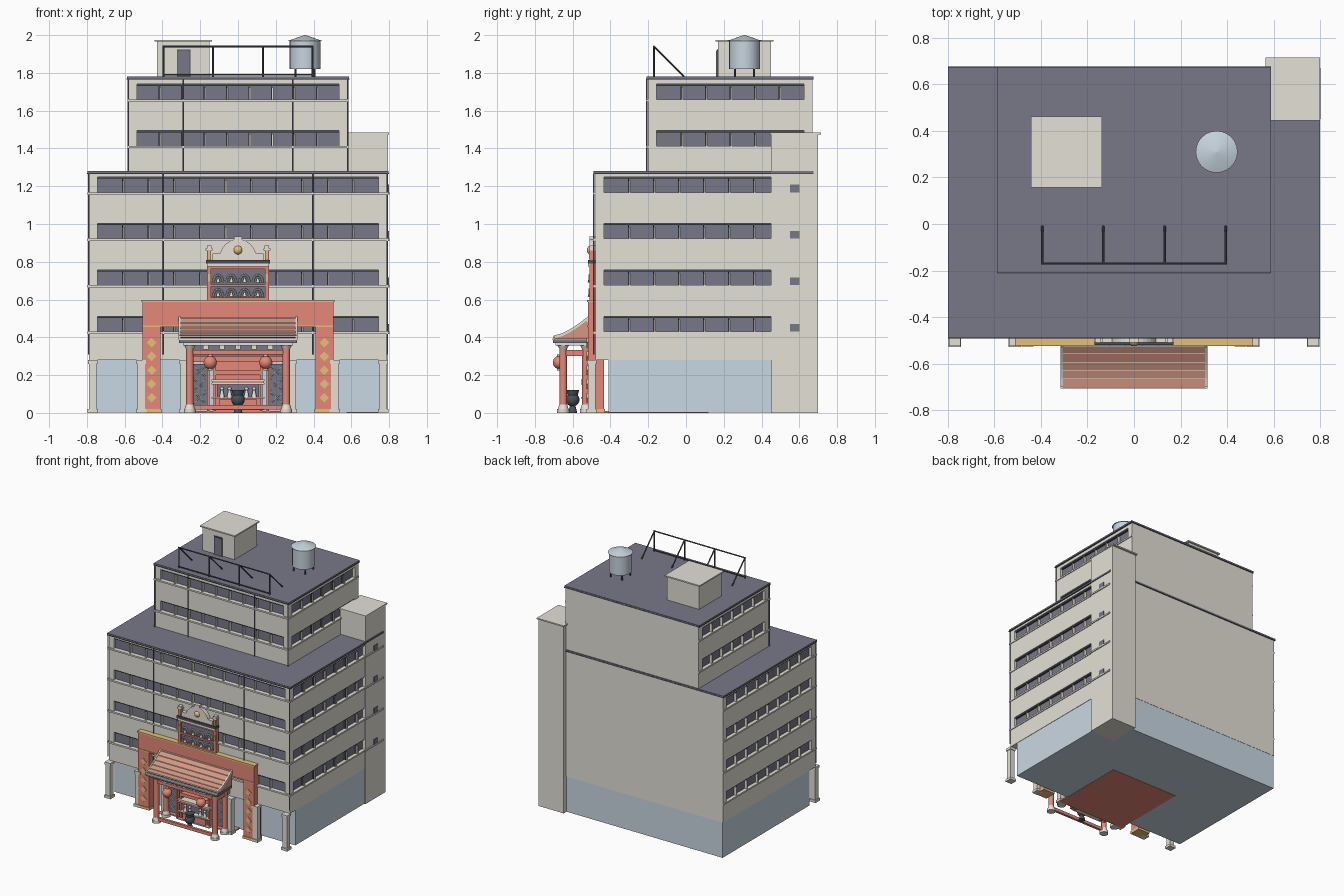
import bpy, bmesh, math
from mathutils import Matrix, Vector

if "Cube" in bpy.data.objects:
    bpy.data.objects.remove(bpy.data.objects["Cube"])


def material(name, red, green, blue):
    made = bpy.data.materials.new(name)
    made.use_nodes = True
    colour = (red, green, blue, 1)
    made.diffuse_color = colour
    made.node_tree.nodes["Principled BSDF"].inputs["Base Color"].default_value = colour
    return made


WALL = material("beige wall", .77, .75, .67)
SLATE = material("slate", .19, .19, .25)
GLASS = material("pale blue glass", .59, .69, .77)
RED = material("temple red", .78, .25, .19)
GOLD = material("gold", .8, .53, .2)
TILE = material("roof tile", .66, .31, .23)
DARK = material("dark metal", .07, .08, .1)
CREAM = material("cream stone", .8, .76, .68)
STEEL = material("tank steel", .57, .66, .73)


class Part:
    """Collects shapes of one colour into one object."""

    def __init__(self, name, colour):
        self.name, self.colour, self.bm = name, colour, bmesh.new()

    def box(self, x, y, z, mirror=False, turn=Matrix()):
        spans = [Vector(pair) for pair in (x, y, z)]
        place = Matrix.Translation([sum(s) / 2 for s in spans])
        size = Matrix.Diagonal([s.y - s.x for s in spans]).to_4x4()
        bmesh.ops.create_cube(self.bm, size=1, matrix=place @ turn @ size)
        if mirror:
            self.box((-x[1], -x[0]), y, z, turn=turn)

    def post(self, x, y, width, low, high):
        half = width / 2
        self.box((x - half, x + half), (y - half, y + half), (low, high))

    def rod(self, start, end, radius, tip=None, sides=8):
        start, end = Vector(start), Vector(end)
        turn = (end - start).to_track_quat("Z", "Y").to_matrix().to_4x4()
        bmesh.ops.create_cone(self.bm, cap_ends=True, segments=sides, radius1=radius,
                              radius2=radius if tip is None else tip, depth=(end - start).length,
                              matrix=Matrix.Translation((start + end) / 2) @ turn)

    def drum(self, x, y, low, high, radius, tip=None):
        self.rod((x, y, low), (x, y, high), radius, tip, sides=24)

    def ball(self, x, y, z, radius):
        bmesh.ops.create_uvsphere(self.bm, u_segments=20, v_segments=12, radius=radius,
                                  matrix=Matrix.Translation((x, y, z)))

    def prism(self, start, end):
        """Join two matching outlines."""
        a, b = ([self.bm.verts.new(p) for p in outline] for outline in (start, end))
        self.bm.faces.new(a)
        self.bm.faces.new(b)
        for i in range(len(a)):
            self.bm.faces.new((a[i - 1], a[i], b[i], b[i - 1]))

    def done(self, smooth=False):
        mesh = bpy.data.meshes.new(self.name)
        bmesh.ops.recalc_face_normals(self.bm, faces=self.bm.faces)
        self.bm.to_mesh(mesh)
        self.bm.free()
        mesh.materials.append(self.colour)
        made = bpy.data.objects.new(self.name, mesh)
        bpy.context.collection.objects.link(made)
        if smooth:
            bpy.ops.object.select_all(action="DESELECT")
            made.select_set(True)
            bpy.context.view_layer.objects.active = made
            bpy.ops.object.shade_smooth_by_angle()


def boxes(name, colour, *spans, mirror=False):
    part = Part(name, colour)
    for x, y, z in spans:
        part.box(x, y, z, mirror)
    part.done()


def about(middle, half):
    return (middle - half, middle + half)


def wide(half):
    return (-half, half)


# Shared positions
SIDES = (-1, 1)
BACK, FRONT, WIDTH = .67, -.48, .79
UPPER_FRONT, UPPER_WIDTH = -.2, .58
TERRACE, ROOF, GROUND = 1.28, 1.78, .28
GATE, SHRINE, PORCH = -.52, -.5, -.65
SILLS = [.43 + .246 * i for i in range(6)]
PANE, RECESS, PIER = .08, .025, .045


def storeys(name, half, front, base, top, sills, bays, side_bays):
    """Wall block with recessed window bands on the front and both sides."""
    walls, panes = Part(name + "_walls", WALL), Part(name + "_window_panes", SLATE)
    ledges, fins = Part(name + "_window_ledges", WALL), Part(name + "_window_fins", CREAM)
    bars = Part(name + "_window_bars", DARK)
    inner, thin = half - RECESS, RECESS / 3
    left, near, far = half - PIER, front + PIER, BACK - PIER
    for sill in sills:
        head = sill + PANE
        band, lintel = (sill, head), (head - thin, head)
        walls.box(wide(half), (front, BACK), (base, sill))
        walls.box(wide(inner), (front + RECESS, BACK), band)
        walls.box((left, half), (front, near), band, mirror=True)
        walls.box((left, half), (far, BACK), band, mirror=True)
        panes.box(wide(left), about(front + RECESS, .004), band)
        panes.box(about(inner, .004), (near, far), band, mirror=True)
        ledges.box(wide(half + .006), (front - .012, BACK), (sill - .012, sill))
        bars.box(wide(left), (front + thin, front + RECESS), lintel)
        bars.box((inner, half - thin), (near, far), lintel, mirror=True)
        for i in range(1, bays):
            x = left * (2 * i / bays - 1)
            fins.box((x, x + thin), (front, front + RECESS), (sill, head - 2 * thin))
            bars.box((x - thin / 2, x), (front + thin, front + RECESS), band)
        for i in range(1, side_bays):
            y = near + (far - near) * i / side_bays
            fins.box((inner, half), (y, y + thin), (sill, head - 2 * thin), mirror=True)
            bars.box((inner, half - thin), (y - thin / 2, y), band, mirror=True)
        base = head
    walls.box(wide(half), (front, BACK), (base, top - .01))
    for part in (walls, panes, ledges, fins, bars):
        part.done()
    boxes(name + "_roof_slab", SLATE, (wide(half + .008), (front - .01, BACK + .005), (top - .012, top)))
    boxes(name + "_roof_rim", DARK, (wide(half + .009), (front - .011, BACK + .006), (top - .016, top - .009)))


# Main building
storeys("lower", WIDTH, FRONT, GROUND, TERRACE, SILLS[:4], 11, 8)
storeys("upper", UPPER_WIDTH, UPPER_FRONT, TERRACE, ROOF, SILLS[4:], 9, 6)
boxes("ground_floor_glazing", GLASS, (wide(WIDTH - .003), (-.41, BACK - .002), (.002, GROUND)))
boxes("entrance_floor", RED, (wide(.3), (SHRINE, .12), (0, .01)))

# Service tower at the back corner
boxes("service_tower", WALL, ((.575, .795), (.45, .7), (0, 1.475)), ((.565, .8), (.445, .715), (1.475, 1.485)))
boxes("tower_windows", SLATE, *[(about(WIDTH, .01), (.55, .6), (s, s + PANE / 2)) for s in SILLS[:4]])
boxes("tower_ledges", WALL, *[(about(WIDTH, .012), (.45, BACK), (s - .012, s)) for s in SILLS[:4]])

# Drain pipes and street pillars
pipes, pillars = Part("drain_pipes", SLATE), Part("street_pillars", WALL)
for side in SIDES:
    for share in (.5, 1):
        for half, front, low, high in ((WIDTH, FRONT, .31, TERRACE), (UPPER_WIDTH, UPPER_FRONT, TERRACE, ROOF)):
            x, y = side * half * share, front - .008
            pipes.rod((x, y, low), (x, y, high - .015), .004)
    for x in (.285, .512, .77):
        pillars.post(side * x, SHRINE, .04, 0, GROUND)
        pillars.post(side * x, SHRINE, .055, 0, .02)
        pillars.post(side * x, SHRINE, .05, GROUND - .02, GROUND)
pipes.done()
pillars.done()

# Rooftop stair house, tank and sign frame
house = Part("stair_house", WALL)
house.post(-.29, .31, .28, ROOF, 1.966)
house.post(-.29, .31, .305, 1.965, 1.975)
house.done()
boxes("stair_door_frame", DARK, (about(-.288, .036), about(.17, .007), (ROOF, 1.923)))
boxes("stair_door", SLATE, (about(-.288, .031), about(.17, .01), (ROOF, 1.918)))
tank, legs, frame = Part("water_tank", STEEL), Part("tank_legs", DARK), Part("roof_sign_frame", DARK)
tank.drum(.355, .31, 1.82, 1.97, .082)
tank.drum(.355, .31, 1.97, 2, .09, tip=.004)
tank.done(smooth=True)
for x in about(.355, .05):
    for y in about(.31, .05):
        legs.rod((x, y, ROOF), (x, y, 1.82), .006)
legs.done()
SIGN, TOP = -.17, 1.94
for i in range(4):
    x = .263 * (i - 1.5)
    frame.rod((x, SIGN, ROOF), (x, SIGN, TOP), .005)
    frame.rod((x, SIGN, TOP), (x, -.01, ROOF), .005)
for z in (ROOF + .01, TOP):
    frame.rod((-.4, SIGN, z), (.4, SIGN, z), .005)
frame.done()

# Gate with gold trim and diamonds
POST = (.41, .505)
boxes("gate_posts", RED, (POST, (GATE, -.435), (.02, .59)), mirror=True)
boxes("gate_lintel", RED, (wide(.505), (GATE, FRONT), (.46, .59)))
boxes("gate_trim", GOLD, (wide(.512), about(SHRINE, .025), (.588, .598)), (wide(.505), about(GATE, .004), (.455, .463)))
boxes("gate_plinths", GOLD, ((.405, .51), (GATE - .005, -.43), (0, .02)), mirror=True)
diamonds = Part("gate_diamonds", GOLD)
for i in range(5):
    diamonds.box(about(.457, .018), about(GATE, .006), about(.08 + .073 * i, .018), mirror=True,
                 turn=Matrix.Rotation(math.pi / 4, 4, "Y"))
diamonds.done()

# Entrance canopy: concave roof in stepped tile courses
HALF, COURSES = .305, 5
curve = [(-.7 + .18 * t / COURSES, .4 + .1 * (t / COURSES) ** 1.5) for t in range(COURSES + 1)]
tiles, edges, rims = Part("canopy_tiles", TILE), Part("canopy_tile_edges", CREAM), Part("canopy_rims", CREAM)
grooves = Part("canopy_tile_grooves", DARK)
for (y, z), (y_next, z_next) in zip(curve, curve[1:]):
    outline = [(y, z - .012), (y, z + .008), (y_next, z_next + .004), (y_next, z_next - .012)]
    tiles.prism(*[[(x, *p) for p in outline] for x in wide(HALF)])
    edges.box(wide(HALF), about(y, .002), (z, z + .008))
    grooves.rod((-HALF, y, z), (HALF, y, z), .003)
gable = curve + [(GATE, .39), (-.7, .39)]
tiles.prism(*[[(x, *p) for p in gable] for x in wide(HALF + .006)])
rim = [(y, z + .01) for y, z in curve] + [(y, z - .006) for y, z in reversed(curve)]
for side in SIDES:
    rims.prism(*[[(side * x, *p) for p in rim] for x in (HALF, HALF + .01)])
rims.box(wide(HALF + .01), about(GATE, .008), (.48, .505))
for part in (tiles, edges, grooves, rims):
    part.done()
boxes("canopy_fascia", SLATE, (wide(.312), (-.705, GATE), (.37, .388)))
boxes("canopy_fascia_trim", CREAM, (wide(.315), about(-.703, .004), (.386, .394)), (wide(.29), (-.69, GATE), (.358, .37)))

# Canopy columns, beams and lanterns
columns, stones = Part("canopy_columns", RED), Part("column_bases_and_capitals", CREAM)
lanterns, caps = Part("lanterns", RED), Part("lantern_caps", GOLD)
for side in SIDES:
    for y in (PORCH, -.53):
        columns.drum(side * .255, y, .04, .345, .02)
        stones.drum(side * .255, y, 0, .02, .032)
        stones.drum(side * .255, y, .02, .045, .028, tip=.021)
        stones.drum(side * .255, y, .34, .36, .021, tip=.032)
    lanterns.ball(side * .147, PORCH - .02, .267, .035)
    caps.drum(side * .147, PORCH - .02, .225, .31, .012)
for part in (columns, stones, lanterns, caps):
    part.done(smooth=True)
boxes("canopy_side_beams", RED, (about(.255, .012), (PORCH, FRONT), (.3, .332)), mirror=True)
boxes("canopy_front_beams", RED, *[(wide(.255), about(PORCH, .01), about(z, .012)) for z in (.03, .322)])
boxes("beam_brackets", CREAM, *[(about(.085 * i, .014), about(PORCH, .018), (.335, .36)) for i in range(-2, 3)])

# Shrine front behind the columns
boxes("shrine_wall", RED, (wide(.13), (SHRINE, FRONT), (.01, .28)), (wide(.24), (-.54, SHRINE), (.27, .3)),
      (wide(.13), (-.545, SHRINE), (.2, .225)), (wide(.1), (-.55, SHRINE), (.02, .07)))
boxes("shrine_transom", SLATE, (wide(.24), (SHRINE, FRONT), (.28, .36)))
boxes("shrine_posts", RED, *[(about(x, .007), (-.54, SHRINE), (.01, .28)) for x in (.124, .157)], mirror=True)
boxes("shrine_screens", SLATE, ((.168, .238), about(SHRINE, .025), (.04, .26)), mirror=True)
boxes("altar_niche", SLATE, (wide(.11), about(SHRINE, .015), (.08, .15)))
boxes("altar_shelves", CREAM, *[(wide(.14), (-.555, SHRINE), about(z, .004)) for z in (.02, .08, .154, .172)])
boxes("altar_valance", RED, (wide(.138), (-.552, SHRINE), (.158, .168)))
lattice, figures = Part("screen_lattice", CREAM), Part("altar_figures", CREAM)
for side in SIDES:
    for i in range(3):
        for slope in (-.03, .03):
            z = .08 + .07 * i
            lattice.rod((side * .17, SHRINE - .026, z - slope), (side * .236, SHRINE - .026, z + slope), .003)
    for x in (.045, .085):
        figures.drum(side * x, -.535, .084, .12, .014, tip=.006)
        figures.ball(side * x, -.535, .128, .01)
lattice.done()
figures.done(smooth=True)
burner = Part("incense_burner", DARK)
burner.drum(0, -.6, 0, .04, .024, tip=.014)
burner.ball(0, -.6, .07, .036)
burner.drum(0, -.6, .09, .12, .026, tip=.034)
burner.done(smooth=True)

# Ornamental crest above the gate
CREST = (-.51, FRONT)
boxes("crest_backing", SLATE, (wide(.16), (SHRINE, FRONT), (.598, .8)))
boxes("crest_posts", RED, ((.142, .165), CREST, (.598, .86)), mirror=True)
boxes("crest_beams", RED, *[(wide(.16), CREST, about(z, .006)) for z in (.604, .674, .768)])
boxes("crest_cornice", DARK, (wide(.17), (GATE, FRONT), (.79, .81)))
boxes("crest_cornice_trim", CREAM, (wide(.165), (GATE, FRONT), (.775, .79)))
boxes("crest_post_caps", CREAM, (about(.153, .018), CREST, (.86, .87)), (about(.153, .012), CREST, (.87, .885)), mirror=True)
boxes("crest_panels", GOLD, *[(about(.153, .007), about(CREST[0], .004), about(z, .02)) for z in (.715, .836)], mirror=True)
scrolls = Part("crest_scrollwork", CREAM)
for column in range(4):
    for z in (.615, .69):
        middle = .07 * (column - 1.5)
        arc = [(middle + .026 * math.cos(a), CREST[0], z + .04 * math.sin(a))
               for a in [math.pi * i / 6 for i in range(7)]]
        for start, end in zip(arc, arc[1:]):
            scrolls.rod(start, end, .006)
        scrolls.drum(middle, CREST[0], z, z + .025, .011, tip=.004)
scrolls.done()
pediment = Part("crest_pediment", CREAM)
arch = [(.1 * math.cos(a), .81 + .11 * math.sin(a)) for a in [math.pi * i / 16 for i in range(17)]]
pediment.prism(*[[(x, y, z) for x, z in arch] for y in CREST])
pediment.box(wide(.135), CREST, (.81, .845))
pediment.box(wide(.022), CREST, (.9, .935))
pediment.done()
orb = Part("crest_orb", GOLD)
orb.ball(0, SHRINE, .862, .025)
orb.done(smooth=True)
